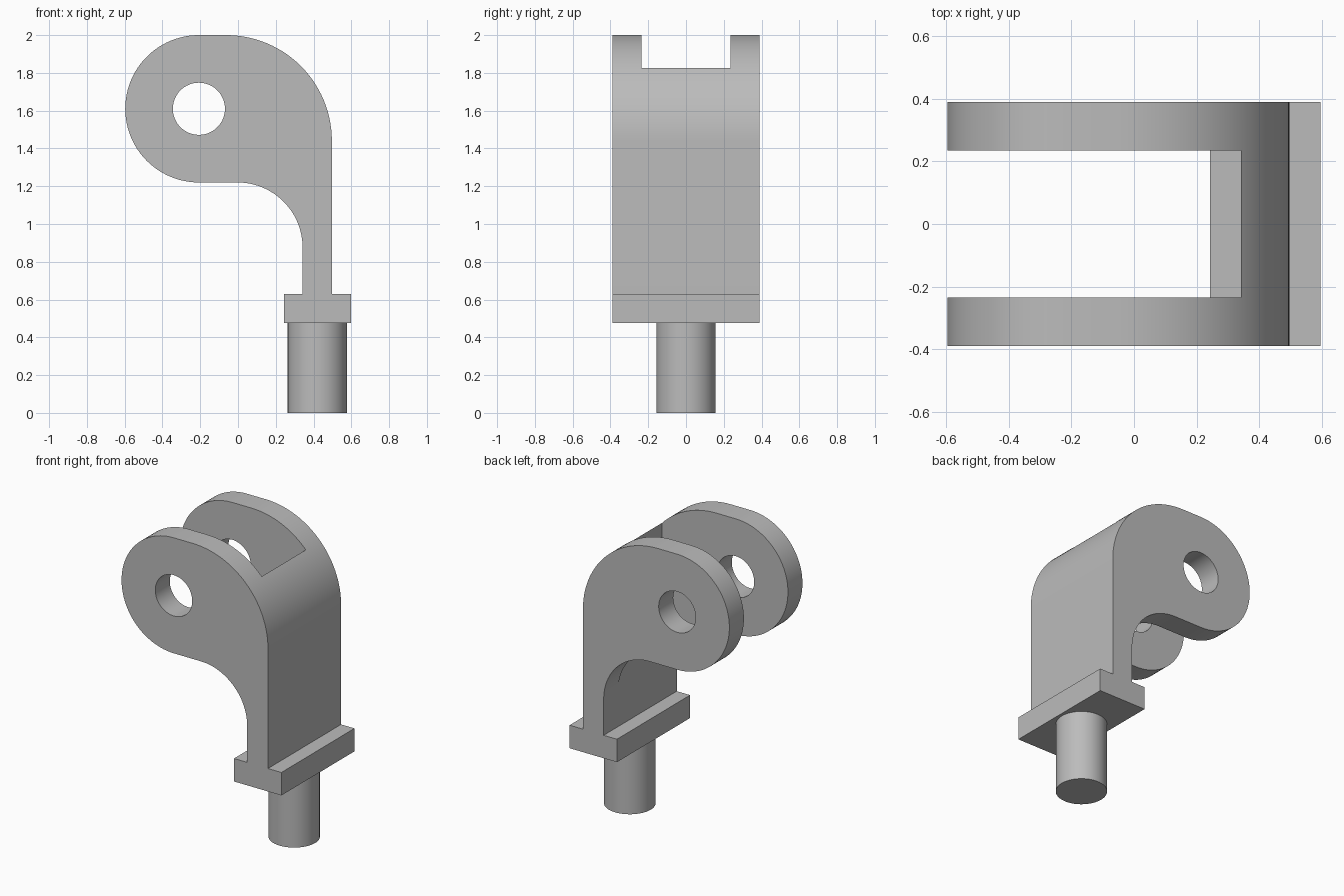
import bpy, bmesh
from math import sin, cos, pi, radians
from mathutils import Matrix, Vector

cube = bpy.data.objects.get("Cube")
if cube:
    bpy.data.objects.remove(cube, do_unlink=True)

grey = bpy.data.materials.new("plain grey")
grey.use_nodes = True
tone = (0.5, 0.5, 0.5, 1)
grey.diffuse_color = tone
grey.node_tree.nodes["Principled BSDF"].inputs["Base Color"].default_value = tone

HALF_WIDTH, SLOT_HALF = 0.39, 0.235
WALL_IN, WALL_OUT, FLANGE_TOP, FLANGE_BASE = 0.342, 0.497, 0.63, 0.475
EYE_X, EYE_Z, EYE_R, HOLE_R = -0.207, 1.61, 0.39, 0.138
BEND_OUT, BEND_IN = 0.56, 0.345
PIN_X, PIN_R = 0.42, 0.157


def finish(name, bm):
    bmesh.ops.recalc_face_normals(bm, faces=bm.faces)
    mesh = bpy.data.meshes.new(name)
    bm.to_mesh(mesh)
    bm.free()
    mesh.materials.append(grey)
    obj = bpy.data.objects.new(name, mesh)
    bpy.context.collection.objects.link(obj)
    return obj


def box(name, low, high):
    low, high = Vector(low), Vector(high)
    bm = bmesh.new()
    bmesh.ops.create_cube(bm, size=1, matrix=Matrix.Translation((low + high) / 2)
                          @ Matrix.Diagonal((*(high - low), 1)))
    return finish(name, bm)


def cylinder(name, radius, depth, matrix):
    bm = bmesh.new()
    bmesh.ops.create_cone(bm, cap_ends=True, segments=64, radius1=radius,
                          radius2=radius, depth=depth, matrix=matrix)
    return finish(name, bm)


def arc(cx, cz, r, start, end, steps):
    angles = [radians(start + (end - start) * i / steps) for i in range(steps + 1)]
    return [(cx + r * cos(a), cz + r * sin(a)) for a in angles]


def smooth(obj):
    bpy.ops.object.select_all(action='DESELECT')
    obj.select_set(True)
    bpy.context.view_layer.objects.active = obj
    bpy.ops.object.shade_smooth_by_angle(angle=radians(30))


# Bracket side profile: wall, outer bend, rounded eye, inner bend
profile = [(WALL_IN, FLANGE_TOP), (WALL_OUT, FLANGE_TOP)]
profile += arc(WALL_OUT - BEND_OUT, EYE_Z + EYE_R - BEND_OUT, BEND_OUT, 0, 90, 28)
profile += arc(EYE_X, EYE_Z, EYE_R, 90, 270, 48)
profile += arc(WALL_IN - BEND_IN, EYE_Z - EYE_R - BEND_IN, BEND_IN, 90, 0, 24)
bm = bmesh.new()
side = bm.faces.new([bm.verts.new((x, -HALF_WIDTH, z)) for x, z in profile])
extruded = bmesh.ops.extrude_face_region(bm, geom=[side])["geom"]
bmesh.ops.translate(bm, vec=(0, 2 * HALF_WIDTH, 0),
                    verts=[g for g in extruded if isinstance(g, bmesh.types.BMVert)])
bracket = finish("fork_bracket", bm)

# Slot between the cheeks and the cross hole through both
cutters = [
    box("slot_cutter", (-1, -SLOT_HALF, 0.5), (WALL_IN, SLOT_HALF, 2.2)),
    cylinder("hole_cutter", HOLE_R, 2, Matrix.Translation((EYE_X, 0, EYE_Z))
             @ Matrix.Rotation(pi / 2, 4, 'X')),
]
bpy.context.view_layer.objects.active = bracket
for cutter in cutters:
    cut = bracket.modifiers.new("cut", 'BOOLEAN')
    cut.operation, cut.solver, cut.object = 'DIFFERENCE', 'EXACT', cutter
    bpy.ops.object.modifier_apply(modifier=cut.name)
    bpy.data.objects.remove(cutter, do_unlink=True)
smooth(bracket)

# Flange under the wall
box("flange", (0.243, -HALF_WIDTH, FLANGE_BASE), (0.597, HALF_WIDTH, FLANGE_TOP))

# Mounting pin
smooth(cylinder("mounting_pin", PIN_R, FLANGE_BASE,
                Matrix.Translation((PIN_X, 0, FLANGE_BASE / 2))))
